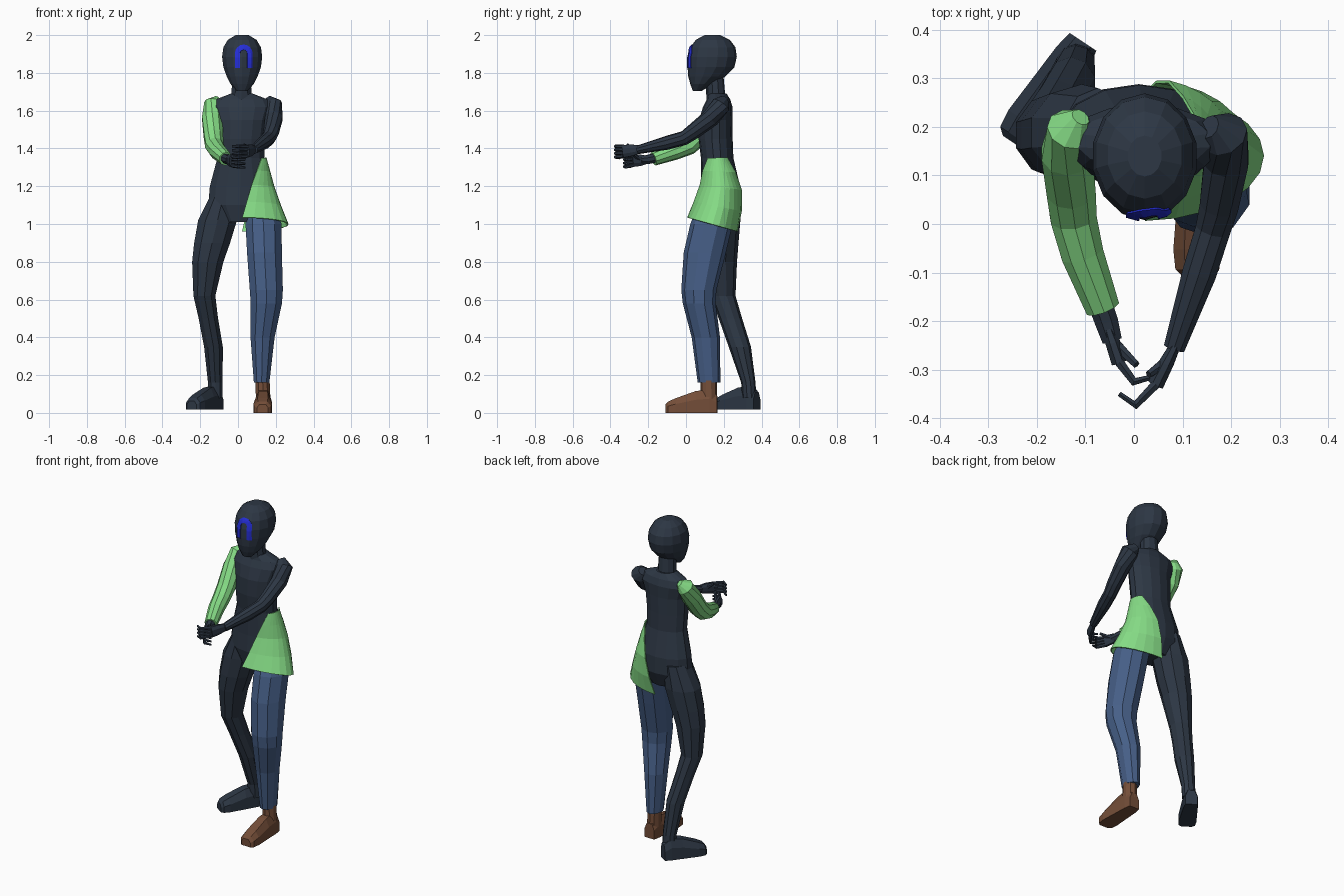
import bpy, bmesh, math
from mathutils import Vector
from mathutils.bvhtree import BVHTree


def material(name, rgb):
    m = bpy.data.materials.new(name)
    m.diffuse_color = (*rgb, 1)
    return m


DARK = material("dark navy", (0.026, 0.038, 0.058))
GREEN = material("light green", (0.235, 0.71, 0.235))
DENIM = material("denim blue", (0.062, 0.115, 0.245))
BROWN = material("shoe brown", (0.175, 0.076, 0.04))
MARK = material("bright blue", (0.018, 0.027, 0.68))


def skin(name, rings, mat, closed=True):
    """Bridge rings of points; closed rings get end caps."""
    bm = bmesh.new()
    rows = [[bm.verts.new(p) for p in r] for r in rings]
    n = len(rows[0])
    for a, b in zip(rows, rows[1:]):
        for i in range(n if closed else n - 1):
            j = (i + 1) % n
            bm.faces.new((a[i], a[j], b[j], b[i]))
    if closed:
        bm.faces.new(rows[0])
        bm.faces.new(rows[-1])
    bmesh.ops.recalc_face_normals(bm, faces=bm.faces)
    me = bpy.data.meshes.new(name)
    bm.to_mesh(me)
    bm.free()
    me.materials.append(mat)
    ob = bpy.data.objects.new(name, me)
    bpy.context.collection.objects.link(ob)
    return ob


def stack(name, rows, mat, n=10):
    """Horizontal ellipses given as z, centre x, centre y, radius x, radius y."""
    ang = [2 * math.pi * (i + 0.5) / n for i in range(n)]
    return skin(name, [[(cx + rx * math.cos(a), cy + ry * math.sin(a), z) for a in ang]
                       for z, cx, cy, rx, ry in rows], mat)


def tube(name, pts, mat, n=8, squash=1.0):
    """Round sections across a path of x, y, z, radius."""
    P = [Vector(p[:3]) for p in pts]
    rings = []
    for i, p in enumerate(P):
        d = (P[min(i + 1, len(P) - 1)] - P[max(i - 1, 0)]).normalized()
        u = d.cross(Vector((0, 0, 1))).normalized()
        v = u.cross(d)
        r = pts[i][3]
        rings.append([p + u * r * squash * math.cos(a) + v * r * math.sin(a)
                      for a in (2 * math.pi * (k + 0.5) / n for k in range(n))])
    return skin(name, rings, mat)


def foot(name, heel, toe, z0, mat):
    h, t = Vector((*heel, z0)), Vector((*toe, z0))
    side = (t - h).cross(Vector((0, 0, 1))).normalized()
    shape = [(-1, 0), (1, 0), (1, 0.6), (0.55, 1), (-0.55, 1), (-1, 0.6)]
    stations = [(0, 0.033, 0.09), (0.15, 0.04, 0.125), (0.42, 0.044, 0.115),
                (0.8, 0.05, 0.078), (0.95, 0.045, 0.06), (1, 0.03, 0.045)]
    return skin(name, [[h.lerp(t, s) + side * w * a + Vector((0, 0, ht * b)) for a, b in shape]
                       for s, w, ht in stations], mat)


def hand(side, wrist, knuckle, mid, tip, thumb):
    w, k = Vector(wrist), Vector(knuckle)
    tube(side + "_palm", [(*w, 0.024), (*w.lerp(k, 0.45), 0.033), (*k, 0.036)], DARK, 8, 0.5)
    for i in range(4):
        off = Vector((0, 0, (i - 1.5) * 0.019))
        tube(f"{side}_finger_{i + 1}", [(*(k + off * 0.9), 0.011), (*(Vector(mid) + off), 0.0095),
                                        (*(Vector(tip) + off * 1.1), 0.006)], DARK, 6)
    tube(side + "_thumb", [(*w.lerp(k, 0.4), 0.013), (*thumb, 0.008)], DARK, 6)


# Head, neck and torso
head = stack("head", [
    (1.705, 0.022, 0.06, 0.03, 0.024), (1.74, 0.022, 0.083, 0.062, 0.06),
    (1.78, 0.022, 0.11, 0.083, 0.098), (1.83, 0.022, 0.132, 0.102, 0.124),
    (1.885, 0.022, 0.139, 0.109, 0.13), (1.935, 0.022, 0.142, 0.102, 0.12),
    (1.975, 0.022, 0.142, 0.078, 0.09), (2.0, 0.022, 0.14, 0.035, 0.042)], DARK, 14)
stack("neck", [(1.64, 0.018, 0.165, 0.065, 0.055), (1.69, 0.018, 0.157, 0.056, 0.05),
               (1.8, 0.02, 0.15, 0.05, 0.047)], DARK)
stack("torso", [
    (1.01, 0.01, 0.17, 0.1, 0.08), (1.1, 0.01, 0.18, 0.172, 0.108),
    (1.2, 0.012, 0.182, 0.165, 0.104), (1.35, 0.015, 0.165, 0.127, 0.086),
    (1.45, 0.015, 0.157, 0.13, 0.09), (1.55, 0.02, 0.157, 0.138, 0.088),
    (1.62, 0.02, 0.168, 0.162, 0.078), (1.66, 0.02, 0.172, 0.14, 0.062),
    (1.69, 0.02, 0.165, 0.06, 0.05)], DARK, 14)

# Arch mark projected on the face
tree = BVHTree.FromObject(head, bpy.context.evaluated_depsgraph_get())
path = [(-1, 0, z) for z in (1.825, 1.85, 1.88)]
path += [(-math.cos(a), math.sin(a), 1.903) for a in (math.pi * i / 8 for i in range(9))]
path += [(1, 0, z) for z in (1.88, 1.85, 1.825)]
arch = []
for cx, cz, z in path:
    row = []
    for r in (0.019, 0.028, 0.037, 0.046):
        x, zz = 0.03 + cx * r, z + cz * r
        hit = tree.ray_cast(Vector((x, -1, zz)), Vector((0, 1, 0)))[0]
        row.append((x, (hit.y if hit else 0.02) - 0.004, zz))
    arch.append(row)
mark = skin("face_arch", arch, MARK, closed=False)
mod = mark.modifiers.new("thickness", "SOLIDIFY")
mod.thickness, mod.offset = 0.004, 0

# Arms and hands
tube("left_sleeve", [
    (-0.11, 0.22, 1.662, 0.02), (-0.13, 0.195, 1.635, 0.05), (-0.137, 0.145, 1.56, 0.056),
    (-0.13, 0.07, 1.465, 0.053), (-0.125, 0.015, 1.415, 0.05), (-0.107, -0.06, 1.385, 0.046),
    (-0.065, -0.172, 1.345, 0.037)], GREEN, 10)
tube("left_wrist", [(-0.085, -0.12, 1.36, 0.028), (-0.057, -0.2, 1.342, 0.026),
                    (-0.045, -0.24, 1.338, 0.022)], DARK)
tube("right_arm", [
    (0.155, 0.2, 1.66, 0.025), (0.183, 0.185, 1.63, 0.052), (0.19, 0.13, 1.56, 0.048),
    (0.176, 0.04, 1.49, 0.042), (0.163, -0.01, 1.455, 0.038), (0.135, -0.1, 1.43, 0.037),
    (0.083, -0.255, 1.393, 0.023)], DARK, 10)
hand("left", (-0.055, -0.21, 1.34), (-0.03, -0.285, 1.335), (0.0, -0.325, 1.332),
     (0.038, -0.315, 1.33), (0.005, -0.29, 1.375))
hand("right", (0.085, -0.25, 1.395), (0.045, -0.33, 1.385), (0.003, -0.373, 1.383),
     (-0.03, -0.35, 1.38), (0.03, -0.31, 1.42))

# Legs and feet
stack("left_leg", [
    (1.16, -0.075, 0.19, 0.07, 0.09), (1.02, -0.108, 0.188, 0.108, 0.1),
    (0.9, -0.137, 0.183, 0.1, 0.095), (0.8, -0.16, 0.183, 0.087, 0.087),
    (0.62, -0.178, 0.195, 0.061, 0.067), (0.5, -0.157, 0.235, 0.054, 0.062),
    (0.35, -0.13, 0.285, 0.052, 0.059), (0.16, -0.12, 0.33, 0.041, 0.038),
    (0.08, -0.12, 0.335, 0.041, 0.038)], DARK)
stack("right_trouser_leg", [
    (1.12, 0.12, 0.17, 0.08, 0.1), (1.0, 0.135, 0.135, 0.1, 0.112),
    (0.85, 0.14, 0.1, 0.097, 0.112), (0.65, 0.15, 0.068, 0.092, 0.093),
    (0.58, 0.15, 0.07, 0.087, 0.087), (0.4, 0.13, 0.105, 0.067, 0.075),
    (0.16, 0.125, 0.122, 0.043, 0.06)], DENIM)
stack("right_ankle", [(0.2, 0.13, 0.12, 0.038, 0.042), (0.07, 0.133, 0.12, 0.041, 0.046)], BROWN)
foot("left_foot", (-0.105, 0.375), (-0.245, 0.165), 0.018, DARK)
foot("right_shoe", (0.135, 0.165), (0.13, -0.108), 0.0, BROWN)

# Flared half tunic wrapping the right hip: z, radii, centre y, inner edge x
rows = []
for z, rx, ry, cy, edge in [(1.35, 0.133, 0.091, 0.168, 0.125), (1.28, 0.153, 0.103, 0.176, 0.1),
                            (1.2, 0.176, 0.115, 0.184, 0.072), (1.1, 0.212, 0.126, 0.168, 0.046),
                            (1.0, 0.25, 0.131, 0.14, 0.022)]:
    a0 = math.acos((edge - 0.015) / rx)
    ring = []
    for i in range(13):
        a = a0 * (i / 6 - 1)
        y = cy + ry * math.sin(a)
        tilt = (1.35 - z) / 0.35 * 0.28 * (y - 0.13)
        ring.append((0.015 + rx * math.cos(a), y, z - tilt))
    rows.append(ring)
tunic = skin("half_tunic", rows, GREEN, closed=False)
mod = tunic.modifiers.new("thickness", "SOLIDIFY")
mod.thickness, mod.offset = 0.006, 0
